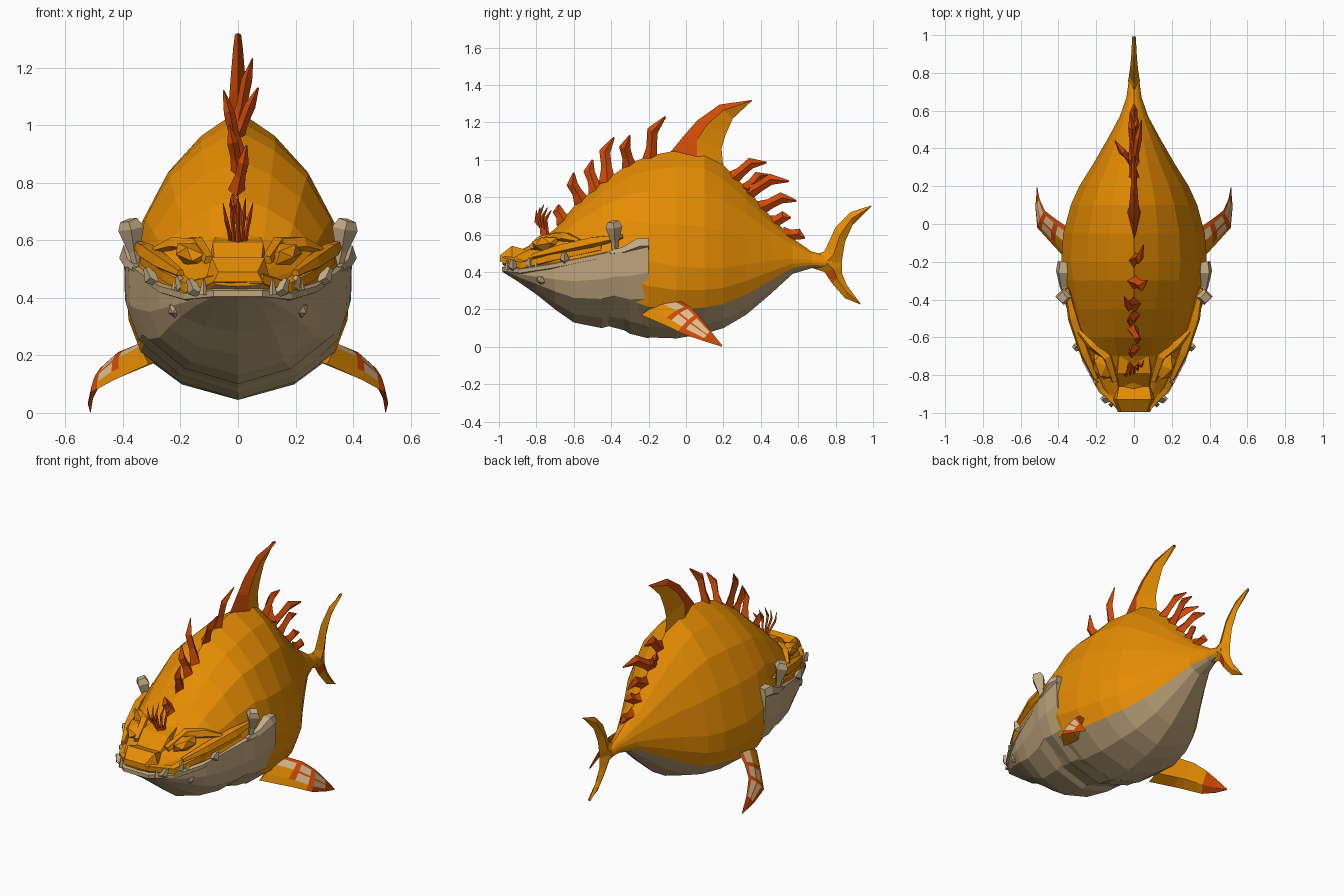
import bpy, bmesh
from mathutils import Vector, Matrix

if "Cube" in bpy.data.objects:
    bpy.data.objects.remove(bpy.data.objects["Cube"])


def material(name, r, g, b):
    m = bpy.data.materials.new(name)
    m.use_nodes = True
    m.diffuse_color = (r, g, b, 1)
    m.node_tree.nodes["Principled BSDF"].inputs["Base Color"].default_value = (r, g, b, 1)
    return m


ORANGE = material("orange skin", .79, .265, .001)
BEIGE = material("beige belly", .53, .38, .205)
CREAM = material("cream spots", .77, .53, .29)
RED = material("rust red", .64, .07, .002)
HORN = material("pale horn", .56, .42, .25)


def finish(name, bm, mats):
    bmesh.ops.recalc_face_normals(bm, faces=bm.faces)
    mesh = bpy.data.meshes.new(name)
    bm.to_mesh(mesh)
    bm.free()
    for m in mats:
        mesh.materials.append(m)
    ob = bpy.data.objects.new(name, mesh)
    bpy.context.collection.objects.link(ob)
    return ob


def loft(name, rings, mats, rule=lambda i, j: 0):
    """Skin closed rings; rule picks a material from ring and segment index."""
    bm = bmesh.new()
    rows = [[bm.verts.new(p) for p in ring] for ring in rings]
    n = len(rows[0])
    for i in range(len(rows) - 1):
        for j in range(n):
            k = (j + 1) % n
            f = bm.faces.new((rows[i][j], rows[i][k], rows[i + 1][k], rows[i + 1][j]))
            f.material_index = rule(i, j)
    bm.faces.new(rows[0])
    bm.faces.new(rows[-1][::-1])
    return finish(name, bm, mats)


def tube(name, pts, radii, mat, sides=5, flat=1, ref="X"):
    """Faceted tapered tube along a path; flat squashes it sideways."""
    pts = [Vector(p) for p in pts]
    axis = Vector((1, 0, 0)) if ref == "X" else Vector((0, 0, 1))
    rings = []
    for i, (p, r) in enumerate(zip(pts, radii)):
        d = (pts[min(i + 1, len(pts) - 1)] - pts[max(i - 1, 0)]).normalized()
        u = d.cross(axis).normalized()
        v = d.cross(u)
        turns = [Matrix.Rotation(6.2832 * k / sides, 2) @ Vector((r, 0)) for k in range(sides)]
        rings.append([p + u * t.x + v * t.y * flat for t in turns])
    return loft(name, rings, [mat])


def blade(name, lead, mid, trail, half, mats, rule):
    """Thin fin in the middle plane, thickest along its mid line."""
    rings = []
    for i, (a, m, b) in enumerate(zip(lead, mid, trail)):
        w = half * (1 - .7 * i / (len(lead) - 1))
        rings.append([(0, *a), (w, *m), (0, *b), (-w, *m)])
    return loft(name, rings, mats, rule)


def ball(name, center, size, mat, turn=0, tilt=0):
    bm = bmesh.new()
    place = (Matrix.Translation(center) @ Matrix.Rotation(tilt, 4, "Y")
             @ Matrix.Rotation(turn, 4, "Z") @ Matrix.Diagonal((*size, 1)))
    bmesh.ops.create_icosphere(bm, subdivisions=1, radius=1, matrix=place)
    return finish(name, bm, [mat])


def section(y, top, mid, low, half, profile):
    """Ring of points from a half profile in unit coordinates."""
    side = [(x * half, y, mid + t * (top - mid if t > 0 else mid - low)) for x, t in profile]
    other = [(-x, yy, z) for x, yy, z in reversed(side) if x > 0]
    return side + other


# Body: orange back with beige belly rows
lower = [(1, 0), (.99, -.33), (.88, -.6), (.52, -.86), (0, -1)]
full = [(0, 1), (.34, .86), (.64, .66), (.87, .36)] + lower
stations = [
    (-.98, .49, .455, .44, .085), (-.9, .51, .45, .38, .15), (-.8, .56, .45, .31, .21),
    (-.7, .63, .46, .23, .265), (-.6, .75, .47, .16, .30), (-.45, .88, .49, .12, .34),
    (-.3, .98, .5, .08, .37), (-.2, 1.02, .46, .05, .385), (-.05, 1.05, .43, .045, .375),
    (.1, 1.04, .42, .07, .335), (.2, .97, .42, .1, .29), (.32, .85, .44, .17, .215),
    (.45, .7, .46, .28, .14), (.57, .58, .47, .39, .075), (.67, .51, .465, .42, .04),
    (.78, .48, .45, .42, .025)]
loft("body", [section(*s, full) for s in stations], [ORANGE, BEIGE],
     lambda i, j: int(6 <= j <= 9))

# Lower jaw: beige bowl wrapped around the front of the body
jaw = [(-.98, .42, .40, .085), (-.9, .41, .35, .165), (-.8, .42, .28, .225), (-.7, .44, .2, .275),
       (-.6, .46, .13, .31), (-.45, .49, .1, .355), (-.38, .5, .12, .38), (-.3, .53, .07, .393),
       (-.2, .57, .045, .397)]
loft("lower_jaw", [section(y, z, z, low, w, lower) for y, z, low, w in jaw], [BEIGE])


def mirrored(half_path):
    return half_path + [(-x, y, z) for x, y, z in reversed(half_path)]


# Lips and blocky snout
tube("upper_lip", mirrored([(.32, -.45, .53), (.24, -.72, .475), (.165, -.87, .435), (.08, -.965, .465)]),
     [.02, .028, .028, .024] * 2, ORANGE, ref="Z")
tube("lower_lip", mirrored([(.355, -.4, .495), (.26, -.72, .43), (.175, -.88, .405), (.08, -.97, .415)]),
     [.018] * 8, BEIGE, ref="Z")
loft("snout", [[(-w, y, low), (w, y, low), (w * .8, y, top), (-w * .8, y, top)]
               for y, w, low, top in ((-.7, .1, .5, .61), (-.79, .11, .48, .59), (-.86, .1, .46, .52),
                                      (-.93, .115, .45, .54), (-.995, .085, .455, .49))], [ORANGE])

# Face, horns and teeth on both sides
for s, label in ((1, "left"), (-1, "right")):
    def side(*pts):
        return [(s * x, y, z) for x, y, z in pts]

    ball(label + "_eyelid", side((.165, -.75, .55))[0], (.058, .085, .042), ORANGE, -.4 * s, -.4 * s)
    tube(label + "_brow", side((.1, -.83, .53), (.14, -.7, .585), (.22, -.64, .585), (.29, -.57, .565)),
         [.02, .03, .03, .012], ORANGE)
    tube(label + "_cheek_ridge", side((.2, -.82, .485), (.26, -.68, .52), (.32, -.5, .56), (.355, -.34, .59)),
         [.015, .03, .032, .012], ORANGE)
    tube(label + "_jaw_ridge", side((.35, -.42, .5), (.37, -.33, .515), (.375, -.25, .55), (.37, -.2, .55)),
         [.012, .025, .04, .035], HORN)
    tube(label + "_horn", side((.345, -.38, .49), (.36, -.38, .56), (.372, -.385, .64), (.38, -.39, .67)),
         [.014, .02, .045, .03], HORN, sides=4)
    for k, (x, y, z) in enumerate([(.29, -.65, .46), (.18, -.835, .43), (.14, -.925, .42)]):
        tube(f"{label}_side_tooth_{k}", side((x - .02, y, z - .01), (x + .015, y, z + .01), (x + .03, y, z + .045)),
             [.014, .025, .01], HORN, sides=4, ref="Z")
    for k, (x, y) in enumerate([(.12, -.955), (.22, -.8)]):
        tube(f"{label}_front_tooth_{k}", side((x, y, .41), (x, y, .465)), [.016, .004], HORN, sides=4)
    ball(label + "_chin_lump", side((.22, -.77, .36))[0], (.025, .03, .03), BEIGE)

    # Side fin: spotted outer face, orange inner face with rust tip
    lead = [Vector(p) for p in side((.31, -.24, .17), (.44, -.1, .11), (.53, .0, .06), (.513, .195, .0))]
    trail = [Vector(p) for p in side((.32, -.04, .25), (.42, .03, .21), (.485, .08, .15), (.517, .19, .012))]
    inner = Vector((-.03 * s, .005, -.03))
    rings = []
    for t in (0, .25, .32, .52, .6, .82, 1):
        i = min(int(t * 3), 2)
        a, b = (e[i].lerp(e[i + 1], t * 3 - i) for e in (lead, trail))
        arch = [a.lerp(b, c) - inner * (c - c * c) * 2.5 * (1 - t) for c in (0, .22, .5, .57, .86, 1)]
        rings.append(arch + [a.lerp(b, .45) + inner * (1 - .9 * t)])

    def spots(i, j):
        if j > 4:
            return int(i > 3)
        if j == 0 and i < 3 or i == 0 and j < 3:
            return 0
        return 2 if i in (2, 4) and j in (1, 3) or i == 0 and j == 3 else 1

    loft(label + "_side_fin", rings, [ORANGE, RED, CREAM], spots)

# Dorsal fin with rust leading edge
blade("dorsal_fin",
      [(-.1, 1.02), (-.01, 1.13), (.06, 1.21), (.18, 1.295), (.355, 1.32)],
      [(.06, 1.0), (.06, 1.11), (.115, 1.19), (.2, 1.265), (.352, 1.315)],
      [(.2, .95), (.19, 1.06), (.21, 1.13), (.25, 1.22), (.345, 1.31)],
      .036, [RED, ORANGE], lambda i, j: int(j in (1, 2) and i < 4))


# Tail fin lobes
def lobe(name, lead, trail, rule):
    mid = [((a + c) / 2, (b + d) / 2) for (a, b), (c, d) in zip(lead, trail)]
    blade(name, lead, mid, trail, .032, [ORANGE, RED], rule)


lobe("tail_upper_lobe", [(.68, .49), (.74, .51), (.8, .64), (.88, .72), (.995, .757)],
     [(.83, .43), (.835, .47), (.85, .56), (.89, .65), (.985, .745)], lambda i, j: 0)
lobe("tail_lower_lobe", [(.68, .42), (.74, .4), (.78, .34), (.85, .26), (.935, .225)],
     [(.83, .47), (.835, .43), (.835, .39), (.86, .33), (.93, .235)],
     lambda i, j: int(i == 1 and j in (0, 3)))


# Back spines: hooked flat blades, base to tip
def spine(name, base, tip, x=0, lean=0, r=.04):
    (y, z), (ty, tz) = base, tip
    dy, dz = ty - y, tz - z
    bend = Vector((0, -dz, dy)) * .15
    path = [Vector((x + lean * t, y + dy * t, z + dz * t)) + bend * k
            for t, k in ((-.15, -.5), (.25, .2), (.6, 1), (1, 0))]
    tube(name, path, [r * 1.15, r * .7, r * .75, r * .12], RED, sides=4, flat=.65)


spines = [((-.66, .68), (-.68, .76), -.02), ((-.57, .79), (-.6, .93), .03), ((-.49, .85), (-.5, 1.0), -.03),
          ((-.43, .91), (-.385, 1.12), -.05), ((-.31, .97), (-.3, 1.13), .07), ((-.2, 1.01), (-.11, 1.23), .05),
          ((.25, .91), (.43, .985), -.02), ((.33, .83), (.55, .885), .04), ((.4, .75), (.59, .78), -.02),
          ((.47, .67), (.56, .69), .02), ((.54, .6), (.635, .58), 0)]
for k, (base, tip, lean) in enumerate(spines):
    spine(f"back_spine_{k}", base, tip, lean=lean)
spine("leaning_spine", (.33, .85), (.44, .92), x=-.01, lean=-.09)
for k in range(-2, 3):
    spine(f"brow_spine_{k + 2}", (-.77 + .01 * abs(k), .6), (-.76 + .02 * k, .76 - .015 * abs(k)),
          x=.012 * k, lean=.014 * k, r=.015)
